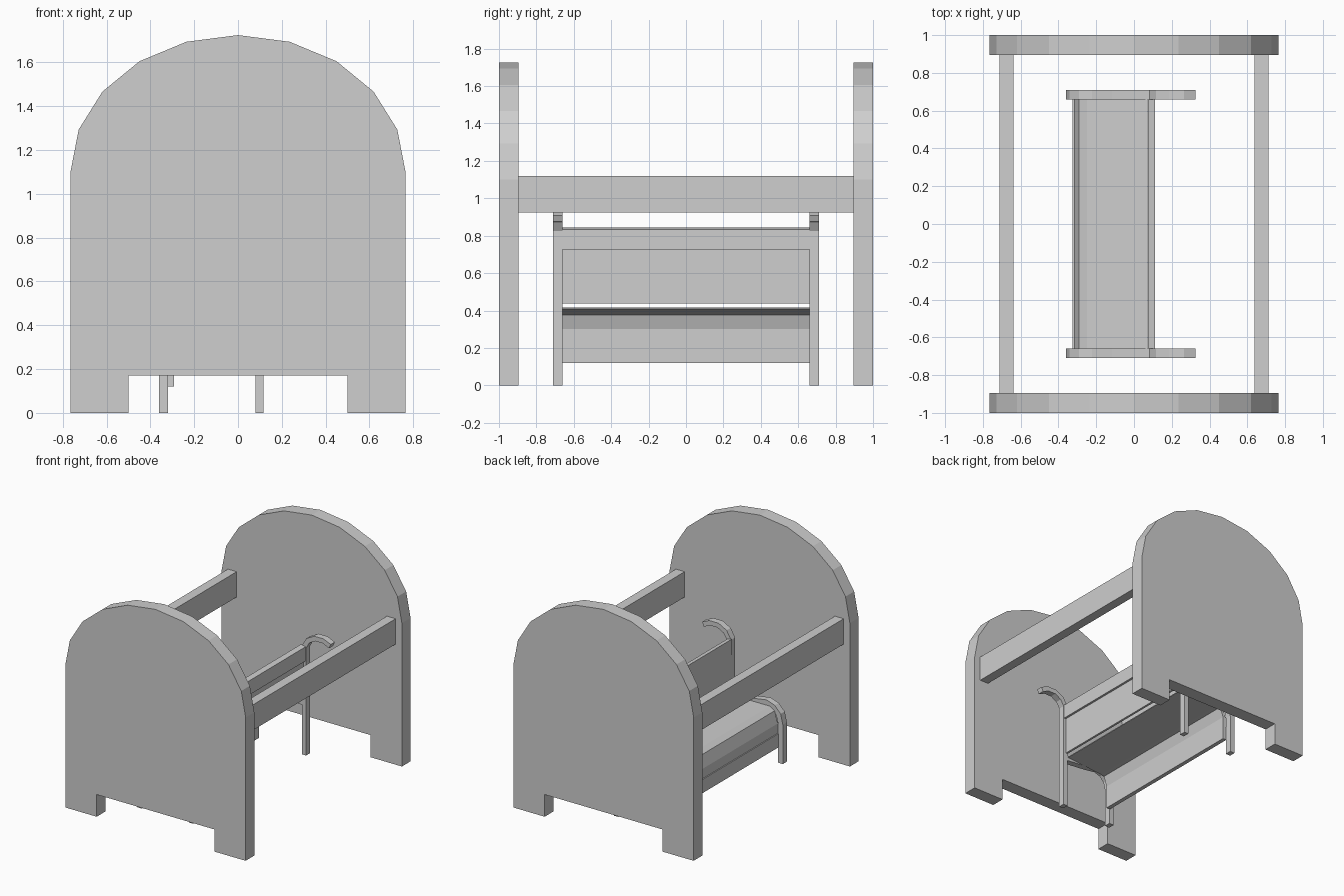
import bpy, bmesh, math
from mathutils import Vector

if "Cube" in bpy.data.objects:
    bpy.data.objects.remove(bpy.data.objects["Cube"], do_unlink=True)

grey = bpy.data.materials.new("plain_grey")
grey.use_nodes = True
colour = (0.62, 0.62, 0.62, 1)
grey.diffuse_color = colour
grey.node_tree.nodes["Principled BSDF"].inputs["Base Color"].default_value = colour


def prism(name, profile, y0, y1):
    """Extrude an (x, z) outline from y0 to y1."""
    bm = bmesh.new()
    face = bm.faces.new([bm.verts.new((x, y0, z)) for x, z in profile])
    grown = bmesh.ops.extrude_face_region(bm, geom=[face])
    moved = [v for v in grown["geom"] if isinstance(v, bmesh.types.BMVert)]
    bmesh.ops.translate(bm, verts=moved, vec=(0, y1 - y0, 0))
    bmesh.ops.recalc_face_normals(bm, faces=bm.faces)
    mesh = bpy.data.meshes.new(name)
    bm.to_mesh(mesh)
    bm.free()
    mesh.materials.append(grey)
    obj = bpy.data.objects.new(name, mesh)
    bpy.context.collection.objects.link(obj)
    return obj


def box(name, x0, x1, y, z0, z1):
    return prism(name, [(x0, z0), (x1, z0), (x1, z1), (x0, z1)], -y, y)


def ribbon(path, width):
    """Outline of a strip of constant width along a path."""
    pts = [Vector(p) for p in path]
    left, right = [], []
    for i, p in enumerate(pts):
        a = (p - pts[i - 1]).normalized() if i else (pts[1] - p).normalized()
        b = (pts[i + 1] - p).normalized() if i + 1 < len(pts) else a
        t = (a + b).normalized()
        n = Vector((-t.y, t.x)) * (width / 2 / t.dot(a))
        left.append(p + n)
        right.append(p - n)
    return [tuple(p) for p in left + right[::-1]]


# Arched end panels with a cut-out between the feet
arch = [(0.765 * math.cos(i * math.pi / 10), 1.1 + 0.625 * math.sin(i * math.pi / 10))
        for i in range(11)]
end_outline = arch + [(-0.765, 0), (-0.5, 0), (-0.5, 0.17), (0.5, 0.17), (0.5, 0), (0.765, 0)]
prism("front_end_panel", end_outline, -1, -0.895)
prism("back_end_panel", end_outline, 0.895, 1)

# Side rails joining the panels
box("left_rail", 0.638, 0.712, 0.9, 0.925, 1.12)
box("right_rail", -0.712, -0.638, 0.9, 0.925, 1.12)

# Bench end frames: tall leg with a curled top, short leg bending into the seat arm
tall_leg = ribbon([(0.0975, 0), (0.0975, 0.83), (0.13, 0.885), (0.19, 0.917),
                   (0.26, 0.917), (0.318, 0.892)], 0.036)
seat_leg = ribbon([(-0.34, 0), (-0.34, 0.3), (-0.323, 0.37), (-0.28, 0.415),
                   (-0.22, 0.435), (-0.12, 0.42), (0.09, 0.4)], 0.04)
for side, y0, y1 in (("front", -0.71, -0.66), ("back", 0.66, 0.71)):
    prism(side + "_tall_leg", tall_leg, y0, y1)
    prism(side + "_seat_leg", seat_leg, y0, y1)

# Seat sheet that bends down into the apron
seat = [(-0.317, 0.22), (-0.317, 0.3), (-0.29, 0.39), (-0.25, 0.415), (0.072, 0.415),
        (0.072, 0.408), (-0.24, 0.38), (-0.268, 0.375), (-0.293, 0.3), (-0.293, 0.22)]
prism("seat", seat, -0.66, 0.66)
box("apron_rail", -0.325, -0.293, 0.66, 0.12, 0.225)

# Backrest with a thicker top rail
box("backrest_panel", 0.078, 0.095, 0.66, 0.437, 0.73)
prism("backrest_rail", [(0.073, 0.725), (0.112, 0.725), (0.112, 0.834), (0.073, 0.843)],
      -0.66, 0.66)
